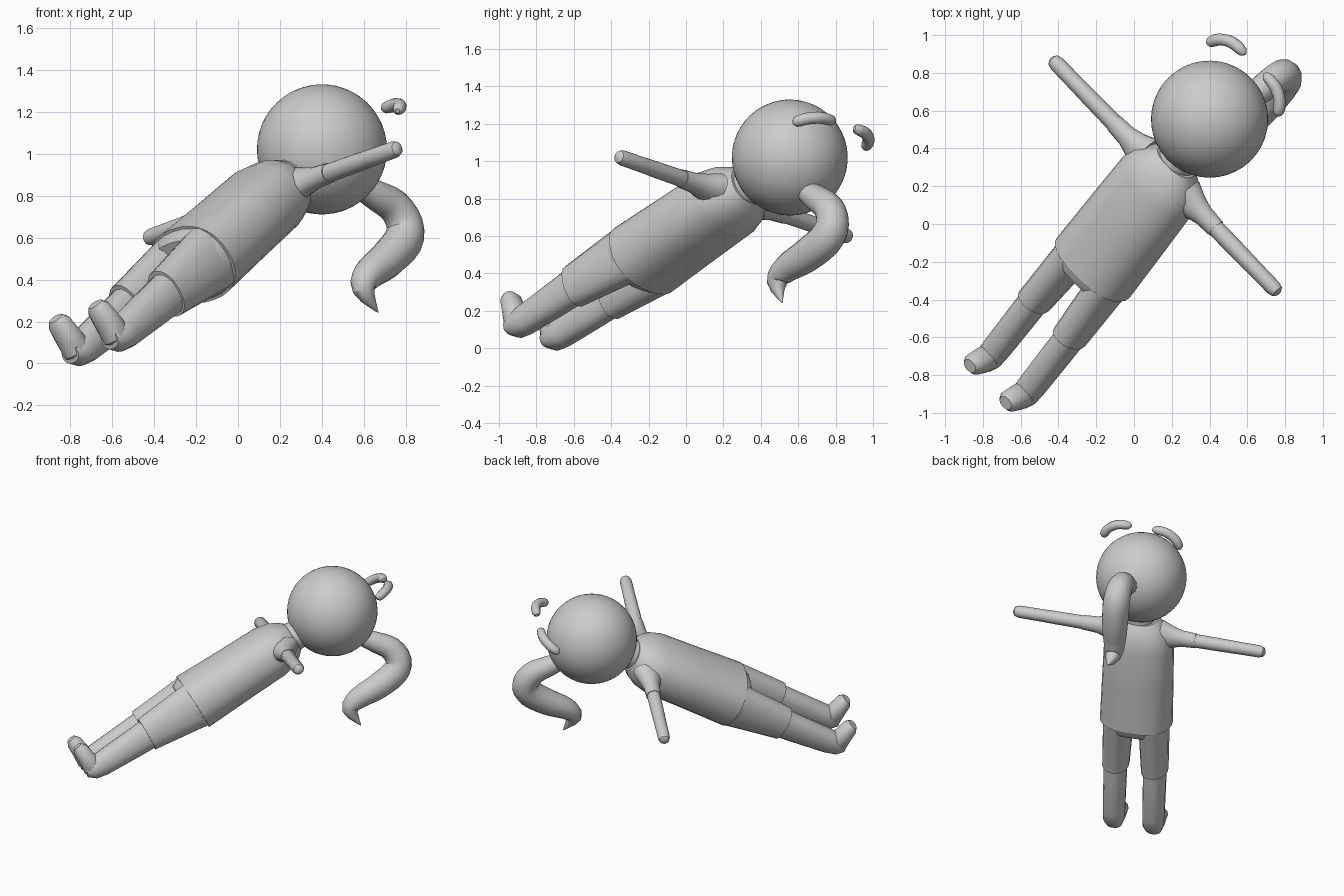
import bpy, bmesh, math
from mathutils import Matrix, Vector

if "Cube" in bpy.data.objects:
    bpy.data.objects.remove(bpy.data.objects["Cube"])

# Leaning body frame: local x = sideways, -y = the way the face looks, z = up the body
# Local origin is the head centre
L = Vector((0.675, -0.698, 0.243)).normalized()
U = Vector((0.543, 0.687, 0.483))
U = (U - U.dot(L) * L).normalized()
B = U.cross(L)
FRAME = Matrix.Translation((0.40, 0.555, 1.02)) @ Matrix((L, B, U)).transposed().to_4x4()


def finish(name, bm, mirror=False, angle=35):
    bmesh.ops.recalc_face_normals(bm, faces=bm.faces)
    me = bpy.data.meshes.new(name)
    bm.to_mesh(me)
    bm.free()
    ob = bpy.data.objects.new(name, me)
    bpy.context.collection.objects.link(ob)
    ob.matrix_world = FRAME
    if mirror:
        ob.modifiers.new("Mirror", 'MIRROR').use_mirror_merge = False
    bpy.ops.object.select_all(action='DESELECT')
    ob.select_set(True)
    bpy.context.view_layer.objects.active = ob
    bpy.ops.object.shade_smooth_by_angle(angle=math.radians(angle))
    return ob


def tube(name, path, radii, side=(1, 0, 0), sides=16, mirror=False, power=1.0):
    """Loft of oval rings along a path; radii are (along side axis, across it)."""
    bm = bmesh.new()
    pts = [Vector(p) for p in path]
    rings = []
    for i, p in enumerate(pts):
        t = (pts[min(i + 1, len(pts) - 1)] - pts[max(i - 1, 0)]).normalized()
        s = Vector(side)
        s = (s - s.dot(t) * t).normalized()
        n = t.cross(s)
        ring = []
        for k in range(sides):
            a = 2 * math.pi * k / sides
            ca, sa = math.cos(a), math.sin(a)
            ca = math.copysign(abs(ca) ** power, ca)
            sa = math.copysign(abs(sa) ** power, sa)
            ring.append(bm.verts.new(p + s * radii[i][0] * ca + n * radii[i][1] * sa))
        rings.append(ring)
    for r0, r1 in zip(rings, rings[1:]):
        for k in range(sides):
            j = (k + 1) % sides
            bm.faces.new((r0[k], r0[j], r1[j], r1[k]))
    bm.faces.new(rings[0])
    bm.faces.new(rings[-1])
    return finish(name, bm, mirror)


def smooth_path(keys, steps=4):
    """Catmull-Rom through tuples of any length."""
    out = []
    for i in range(len(keys) - 1):
        p = [keys[max(0, min(len(keys) - 1, i + d))] for d in (-1, 0, 1, 2)]
        for s in range(steps):
            t = s / steps
            out.append([0.5 * (2 * b + (c - a) * t + (2 * a - 5 * b + 4 * c - d) * t * t
                               + (3 * b - a - 3 * c + d) * t ** 3) for a, b, c, d in zip(*p)])
    out.append(list(keys[-1]))
    return out


def upright(name, x, rows, **kw):
    """Part along the body axis; rows are (z, half width, half depth, y)."""
    return tube(name, [(x, r[3] if len(r) > 3 else 0, r[0]) for r in rows],
                [r[1:3] for r in rows], **kw)


# Head
bm = bmesh.new()
bmesh.ops.create_icosphere(bm, subdivisions=4, radius=0.31)
finish("head", bm)

# Neck, shirt and hips
upright("neck", 0, [(-0.25, 0.10, 0.10), (-0.40, 0.11, 0.11)])
upright("shirt", 0, [(-0.325, 0.12, 0.105), (-0.36, 0.165, 0.135), (-0.42, 0.215, 0.165),
                     (-0.51, 0.24, 0.185), (-0.80, 0.245, 0.19), (-1.14, 0.25, 0.20)],
        sides=28, power=0.88)
upright("hips", 0, [(-1.10, 0.232, 0.185), (-1.14, 0.235, 0.187), (-1.20, 0.22, 0.155)],
        sides=28, power=0.88)

# Shorts legs and bare legs
tube("shorts_leg", [(0.125, 0, -1.12), (0.128, -0.005, -1.22), (0.138, -0.018, -1.53)],
     [(0.10, 0.17), (0.098, 0.158), (0.09, 0.123)], mirror=True, power=0.92)
upright("leg", 0.14, [(-1.45, 0.078, 0.11, -0.015), (-1.65, 0.077, 0.10, -0.015),
                      (-1.90, 0.075, 0.085, -0.018), (-1.97, 0.072, 0.072, -0.022),
                      (-2.015, 0.055, 0.045, -0.035)], mirror=True, power=0.9)

# Feet
tube("foot", [(0.14, 0.02, -1.95), (0.14, -0.03, -1.96), (0.14, -0.11, -1.965),
              (0.14, -0.185, -1.97), (0.14, -0.215, -1.975)],
     [(0.05, 0.04), (0.07, 0.072), (0.068, 0.06), (0.06, 0.052), (0.04, 0.032)],
     mirror=True, sides=12, power=0.9)

# Sleeves and arms
arm = [(0.16, 0.115, 0.08), (0.23, 0.08, 0.066), (0.30, 0.058, 0.053), (0.40, 0.051, 0.049)]
tube("sleeve", [(a[0], 0, -0.435) for a in arm], [(a[2], a[1]) for a in arm],
     side=(0, 1, 0), mirror=True)
arm = [(0.35, 0.047), (0.60, 0.045), (0.70, 0.043), (0.85, 0.042), (0.88, 0.034), (0.892, 0.016)]
tube("arm", [(a[0], 0, -0.435) for a in arm], [(a[1], a[1]) for a in arm],
     side=(0, 1, 0), sides=12, mirror=True)

# Ponytail: (y, z, radius)
tail = smooth_path([(0.27, 0.08, 0.06), (0.351, 0.139, 0.073), (0.44, 0.198, 0.082),
                    (0.54, 0.20, 0.09), (0.60, 0.13, 0.095), (0.615, -0.03, 0.09),
                    (0.61, -0.18, 0.075), (0.65, -0.262, 0.055), (0.78, -0.258, 0.003)], 3)
tube("ponytail", [(0.02, t[0], t[1]) for t in tail], [(t[2], t[2]) for t in tail], sides=12)

# Floating curved strands above the head
strand = smooth_path([(0.075, 0.415), (0.17, 0.407), (0.24, 0.36), (0.275, 0.295)], 4)
n = len(strand) - 1
r = [0.032 * min(1, math.sqrt(max(0.12, 1 - abs(2 * i / n - 1) ** 6))) for i in range(n + 1)]
tube("hair_strand", [(s[0], 0.03, s[1]) for s in strand], [(q, q) for q in r],
     side=(0, 1, 0), sides=12, mirror=True)
